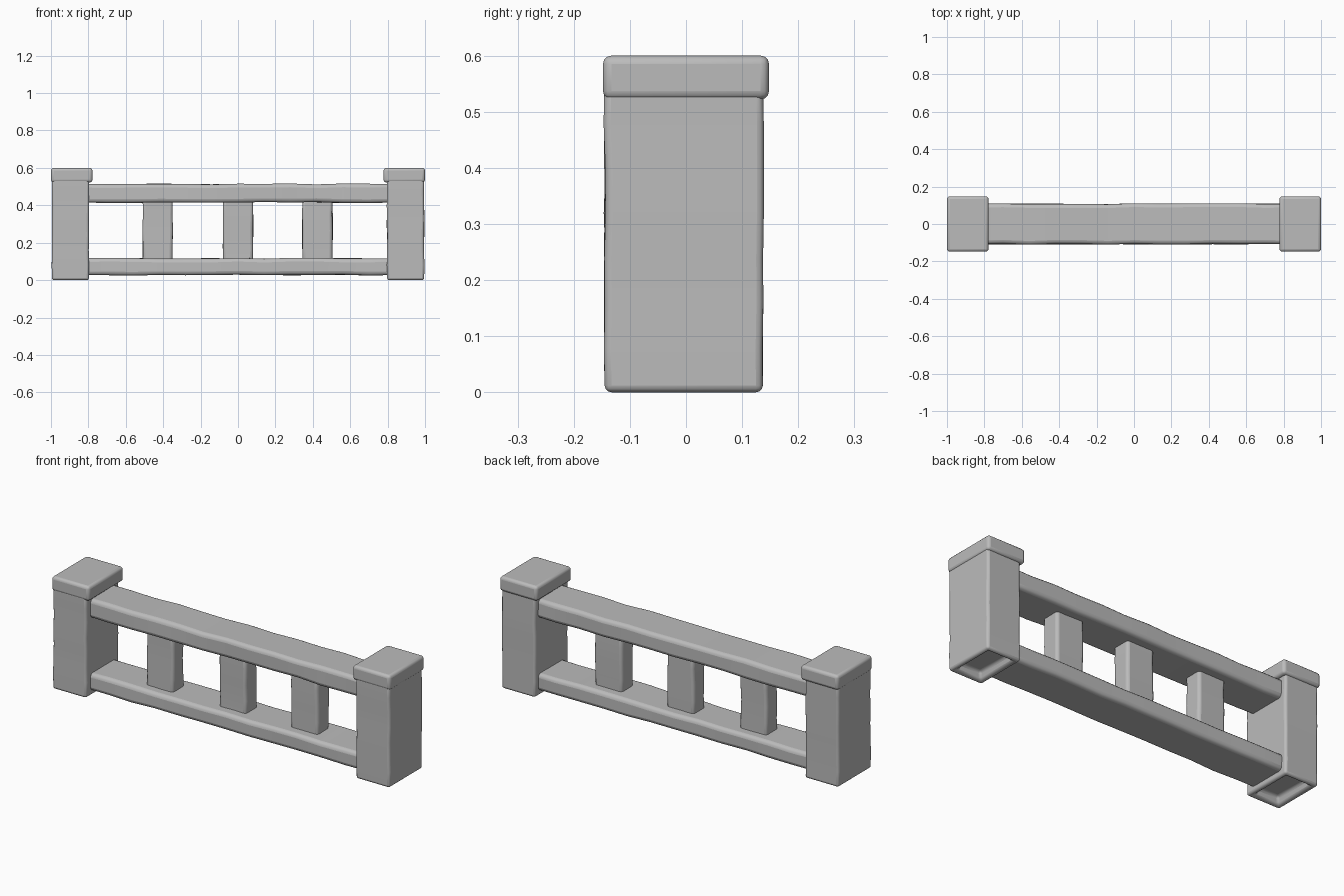
import bpy, bmesh, random
from mathutils import Vector

random.seed(4)
if "Cube" in bpy.data.objects:
    bpy.data.objects.remove(bpy.data.objects["Cube"])

# Single stone colour
STONE = (0.5, 0.5, 0.5, 1)
stone = bpy.data.materials.new("grey stone")
stone.use_nodes = True
stone.diffuse_color = STONE
stone.node_tree.nodes["Principled BSDF"].inputs["Base Color"].default_value = STONE


def worn_block(name, low, high, axis, cuts, wobble, bevel, hollow=False):
    """Box sliced along one axis, with slightly uneven slices and worn edges."""
    low, high = Vector(low), Vector(high)
    bm = bmesh.new()
    bmesh.ops.create_cube(bm, size=1)
    for v in bm.verts:
        v.co = Vector([l + (c + 0.5) * (h - l) for l, c, h in zip(low, v.co, high)])
    normal = Vector([float(i == axis) for i in range(3)])
    for k in range(1, cuts + 1):
        point = low.lerp(high, k / (cuts + 1))
        bmesh.ops.bisect_plane(bm, geom=bm.verts[:] + bm.edges[:] + bm.faces[:],
                               plane_co=point, plane_no=normal)
    # Uneven, hand-hewn slices
    for v in bm.verts:
        if low[axis] + 0.001 < v.co[axis] < high[axis] - 0.001:
            for i in range(3):
                if i != axis:
                    v.co[i] += random.uniform(-wobble, wobble)
    # Shallow recess in the underside
    if hollow:
        bm.normal_update()
        base = min(bm.faces, key=lambda f: f.calc_center_median().z)
        bmesh.ops.inset_region(bm, faces=[base], thickness=0.035)
        bmesh.ops.inset_region(bm, faces=[base], thickness=0.02)
        for v in base.verts:
            v.co.z += 0.04
    mesh = bpy.data.meshes.new(name)
    bm.to_mesh(mesh)
    bm.free()
    mesh.materials.append(stone)
    obj = bpy.data.objects.new(name, mesh)
    bpy.context.collection.objects.link(obj)
    mod = obj.modifiers.new("worn edges", "BEVEL")
    mod.width = bevel
    mod.segments = 3
    mod.limit_method = "ANGLE"
    bpy.ops.object.select_all(action="DESELECT")
    obj.select_set(True)
    bpy.context.view_layer.objects.active = obj
    bpy.ops.object.shade_smooth_by_angle(angle=0.7)
    return obj


# End posts with caps that overhang on the inner side
for side, s in (("right", -1), ("left", 1)):
    post_x = sorted((s * 0.995, s * 0.797))
    cap_x = sorted((s * 1.0, s * 0.778))
    worn_block(side + "_post", (post_x[0], -0.145, 0), (post_x[1], 0.137, 0.56),
               2, 6, 0.002, 0.02, hollow=True)
    worn_block(side + "_post_cap", (cap_x[0], -0.148, 0.522), (cap_x[1], 0.148, 0.6),
               0, 0, 0, 0.015)

# Rails between the posts
worn_block("top_rail", (-0.84, -0.108, 0.415), (0.84, 0.108, 0.514), 0, 11, 0.003, 0.02)
worn_block("bottom_rail", (-0.84, -0.108, 0.027), (0.84, 0.108, 0.117), 0, 11, 0.003, 0.02)

# Balusters
for name, x in (("right", -0.43), ("middle", 0), ("left", 0.425)):
    worn_block(name + "_baluster", (x - 0.08, -0.05, 0.09), (x + 0.08, 0.05, 0.44),
               2, 3, 0.003, 0.015)
